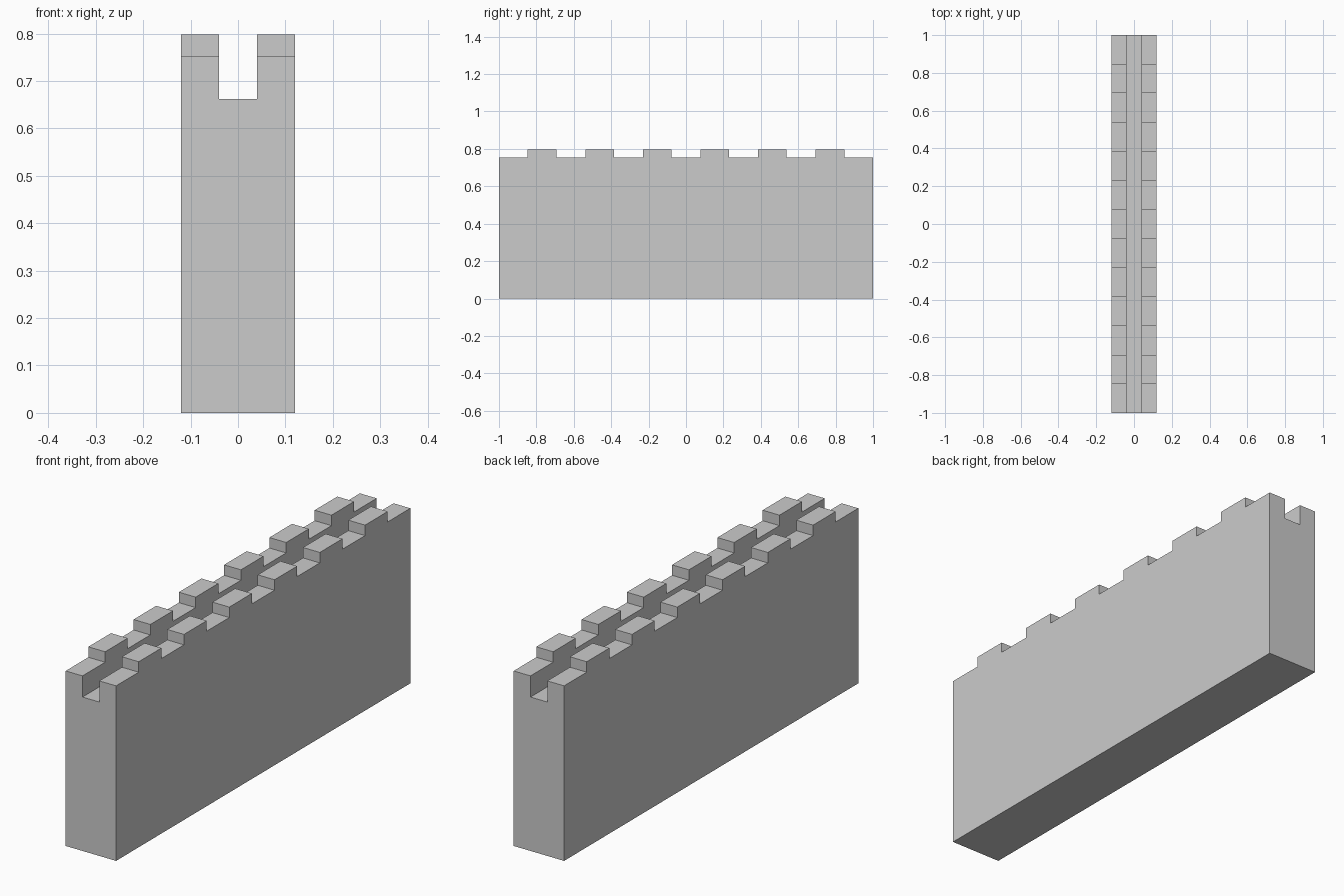
import bpy, bmesh

if "Cube" in bpy.data.objects:
    bpy.data.objects.remove(bpy.data.objects["Cube"])

HALF_W, HALF_L = 0.12, 1.0
CRENEL_Z, MERLON_Z = 0.753, 0.798
FLOOR_Z, HALF_CHANNEL = 0.662, 0.04
STEPS = 13  # alternating gaps and merlons, gap at both ends


def extrude_profile(name, profile, half_width):
    """Extrude a y-z outline along x, centred on x = 0."""
    bm = bmesh.new()
    face = bm.faces.new([bm.verts.new((-half_width, y, z)) for y, z in profile])
    result = bmesh.ops.extrude_face_region(bm, geom=[face], use_keep_orig=True)
    verts = [v for v in result["geom"] if isinstance(v, bmesh.types.BMVert)]
    bmesh.ops.translate(bm, vec=(2 * half_width, 0, 0), verts=verts)
    bmesh.ops.recalc_face_normals(bm, faces=bm.faces)
    mesh = bpy.data.meshes.new(name)
    bm.to_mesh(mesh)
    bm.free()
    obj = bpy.data.objects.new(name, mesh)
    bpy.context.collection.objects.link(obj)
    return obj


# Wall with battlements along both edges
step = 2 * HALF_L / STEPS
outline = [(HALF_L, 0), (-HALF_L, 0)]
for i in range(STEPS):
    z = MERLON_Z if i % 2 else CRENEL_Z
    outline += [(-HALF_L + i * step, z), (-HALF_L + (i + 1) * step, z)]
wall = extrude_profile("castle_wall", outline, HALF_W)

# Walkway channel cut along the full length
channel = extrude_profile(
    "walkway_cutter",
    [(-1.1, FLOOR_Z), (1.1, FLOOR_Z), (1.1, 1.0), (-1.1, 1.0)],
    HALF_CHANNEL)
channel.hide_render = True
cut = wall.modifiers.new("walkway", "BOOLEAN")
cut.operation = "DIFFERENCE"
cut.solver = "EXACT"
cut.object = channel
bpy.context.view_layer.objects.active = wall
bpy.ops.object.modifier_apply(modifier=cut.name)
bpy.data.objects.remove(channel)
